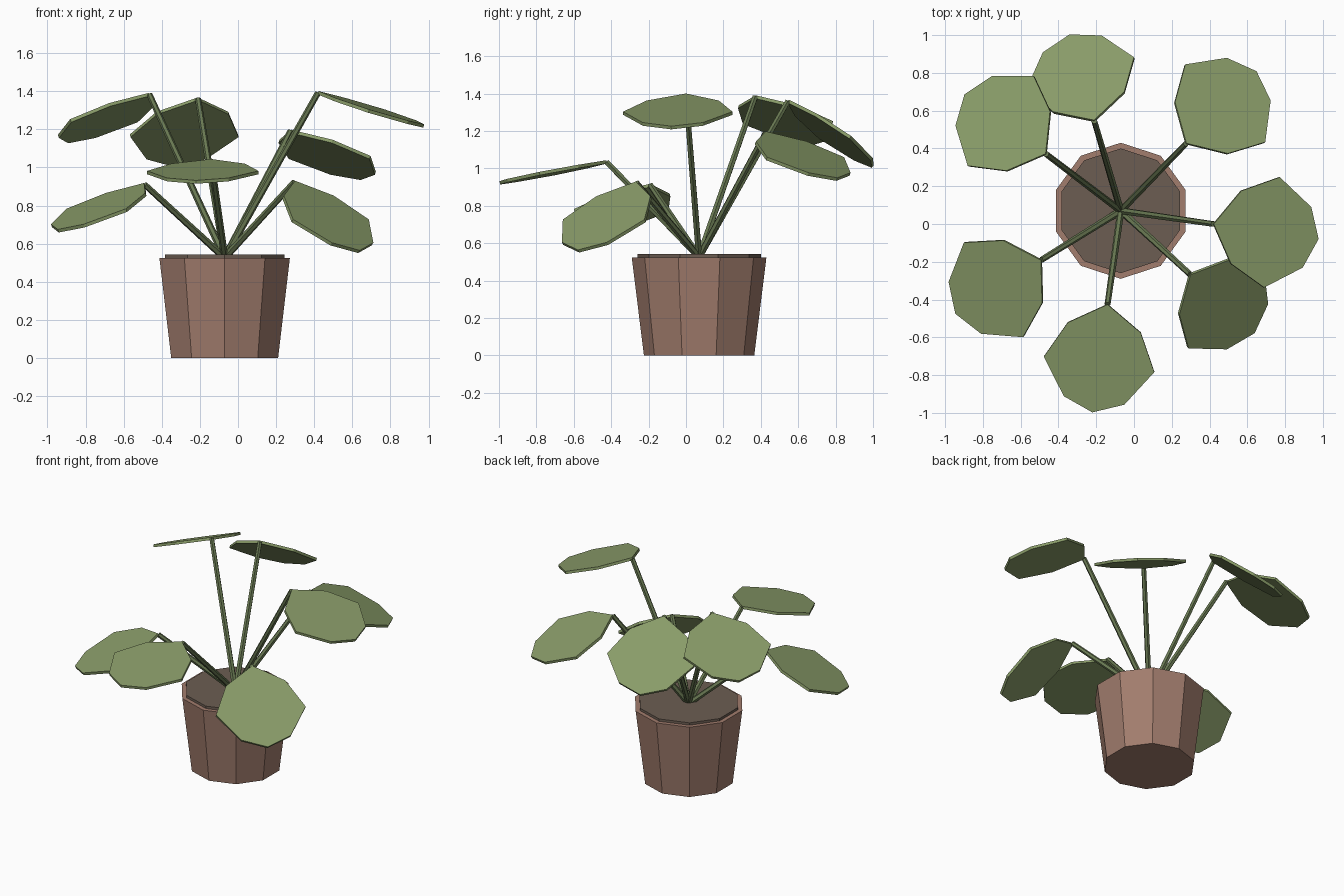
import bpy, bmesh
from math import radians, pi, cos, sin
from mathutils import Vector, Matrix

if "Cube" in bpy.data.objects:
    bpy.data.objects.remove(bpy.data.objects["Cube"])

CX, CY = -0.07, 0.07          # pot axis
ROOT = Vector((CX, CY, 0.525))


def material(name, rgb):
    m = bpy.data.materials.new(name)
    m.diffuse_color = (*rgb, 1)
    m.use_nodes = True
    m.node_tree.nodes["Principled BSDF"].inputs["Base Color"].default_value = m.diffuse_color
    return m


POT = material("terracotta", (0.36, 0.205, 0.155))
SOIL = material("soil", (0.15, 0.11, 0.085))
STEM = material("stem_green", (0.14, 0.19, 0.085))
LEAF = material("leaf_green", (0.25, 0.33, 0.14))


def add_object(name, bm, mat):
    bmesh.ops.recalc_face_normals(bm, faces=bm.faces)
    me = bpy.data.meshes.new(name)
    bm.to_mesh(me)
    bm.free()
    me.materials.append(mat)
    ob = bpy.data.objects.new(name, me)
    bpy.context.collection.objects.link(ob)
    return ob


def frustum(name, a, b, r1, r2, sides, mat, spin=0.0):
    """Tapered flat-sided cylinder running from point a to point b."""
    a, b = Vector(a), Vector(b)
    d = b - a
    rot = Vector((0, 0, 1)).rotation_difference(d).to_matrix().to_4x4()
    mtx = Matrix.Translation((a + b) / 2) @ rot
    bm = bmesh.new()
    ring = [(cos(spin + 2 * pi * i / sides), sin(spin + 2 * pi * i / sides)) for i in range(sides)]
    h = d.length / 2
    low = [bm.verts.new(mtx @ Vector((x * r1, y * r1, -h))) for x, y in ring]
    top = [bm.verts.new(mtx @ Vector((x * r2, y * r2, h))) for x, y in ring]
    bm.faces.new(low)
    bm.faces.new(top)
    for i in range(sides):
        j = (i + 1) % sides
        bm.faces.new((low[i], low[j], top[j], top[i]))
    return add_object(name, bm, mat)


# Half outline of a leaf: distance along, half width
HALF = [(0.126, 0.195), (0.326, 0.295), (0.522, 0.162)]
OUTLINE = [(0, 0)] + HALF + [(0.587, 0)] + [(u, -v) for u, v in reversed(HALF)]
THICK = 0.018


def leaf(name, base, heading, droop):
    bm = bmesh.new()
    low = [bm.verts.new((u, v, -THICK / 2)) for u, v in OUTLINE]
    top = [bm.verts.new((u, v, THICK / 2)) for u, v in OUTLINE]
    bm.faces.new(low)
    bm.faces.new(top)
    n = len(OUTLINE)
    for i in range(n):
        j = (i + 1) % n
        bm.faces.new((low[i], low[j], top[j], top[i]))
    bm.transform(Matrix.Translation(base)
                 @ Matrix.Rotation(radians(heading), 4, 'Z')
                 @ Matrix.Rotation(radians(droop), 4, 'Y'))
    add_object(name, bm, LEAF)


# Ten-sided pot and soil disc
frustum("pot", (CX, CY, 0), (CX, CY, 0.525), 0.295, 0.36, 10, POT, pi / 2)
frustum("soil", (CX, CY, 0.49), (CX, CY, 0.542), 0.33, 0.33, 10, SOIL, pi / 2)

# Stem tip x, y, z, heading and droop in degrees
LEAVES = [
    (0.42, 0.00, 1.392, -8.1, 17.3),
    (0.275, 0.425, 1.19, 45.8, 25.0),
    (-0.21, 0.545, 1.36, 106.0, 36.5),
    (-0.465, 0.37, 1.383, 143.8, 25.0),
    (-0.49, -0.19, 0.91, 212.0, 24.5),
    (-0.14, -0.425, 1.035, 262.0, 11.0),
    (0.295, -0.265, 0.923, -42.3, 38.5),
]
for i, (x, y, z, heading, droop) in enumerate(LEAVES, 1):
    tip = Vector((x, y, z))
    frustum(f"stem_{i}", ROOT, tip, 0.019, 0.016, 6, STEM)
    leaf(f"leaf_{i}", tip, heading, droop)
